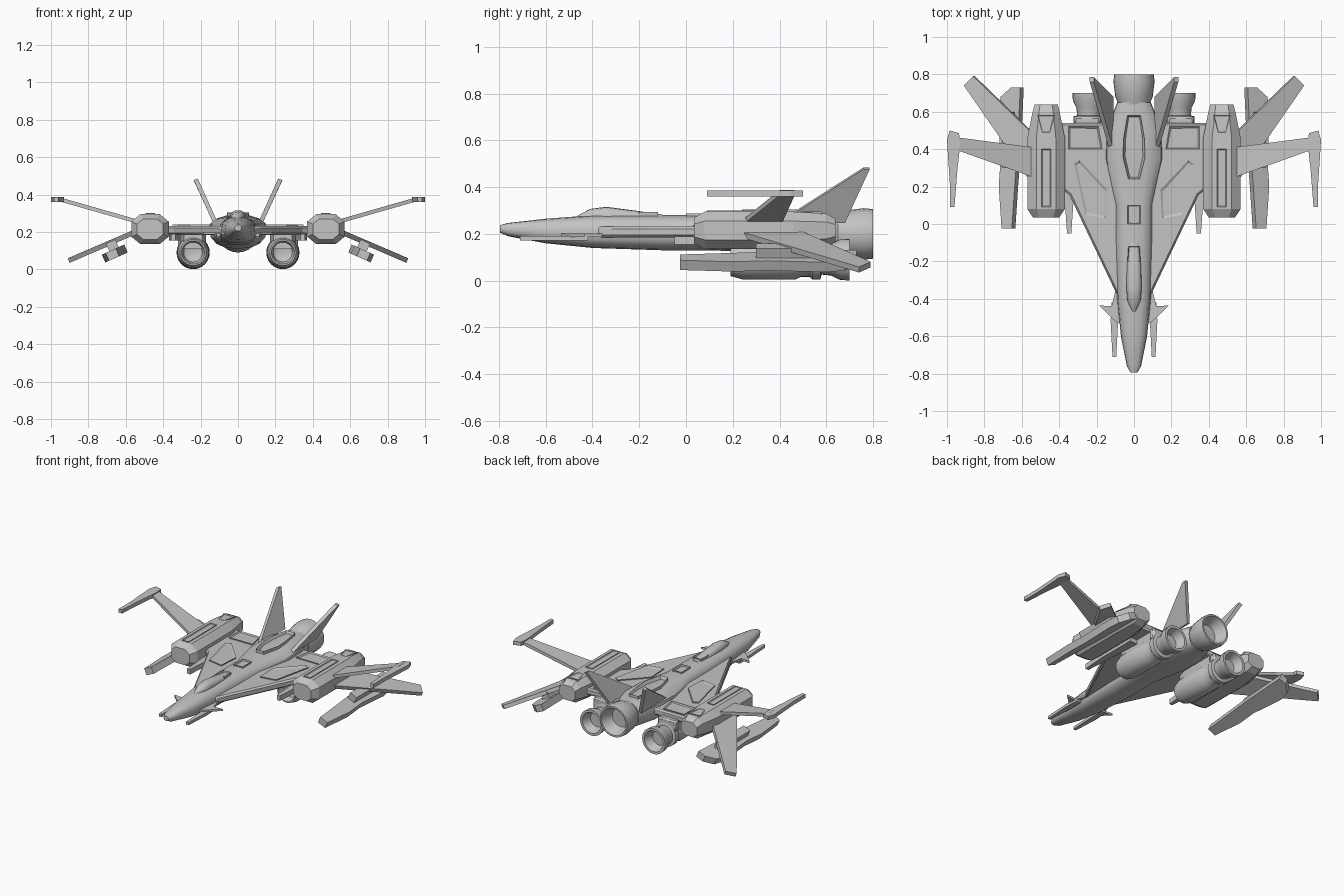
import bpy
import bmesh
from math import cos, sin, pi, radians, copysign
from mathutils import Vector

cube = bpy.data.objects.get("Cube")
if cube:
    bpy.data.objects.remove(cube, do_unlink=True)

# Single hull colour
grey = bpy.data.materials.new("hull_grey")
grey.use_nodes = True
grey.diffuse_color = (0.55, 0.55, 0.55, 1)
for node in grey.node_tree.nodes:
    if node.type == 'BSDF_PRINCIPLED':
        node.inputs["Base Color"].default_value = grey.diffuse_color
        node.inputs["Roughness"].default_value = 0.6


def finish(name, bm, mirror, smooth=30):
    """Turn a bmesh into an object, optionally mirrored across x."""
    bmesh.ops.remove_doubles(bm, verts=bm.verts[:], dist=0.0001)
    bmesh.ops.recalc_face_normals(bm, faces=bm.faces[:])
    mesh = bpy.data.meshes.new(name)
    bm.to_mesh(mesh)
    bm.free()
    mesh.materials.append(grey)
    mesh.shade_smooth()
    mesh.set_sharp_from_angle(angle=radians(smooth))
    ob = bpy.data.objects.new(name, mesh)
    bpy.context.scene.collection.objects.link(ob)
    if mirror:
        ob.modifiers.new("Mirror", 'MIRROR')
    return ob


def loft(name, rings, mirror=False, smooth=30):
    """Skin a list of closed rings and cap both ends."""
    bm = bmesh.new()
    loops = [[bm.verts.new(p) for p in ring] for ring in rings]
    for a, b in zip(loops, loops[1:]):
        for i in range(len(a)):
            j = (i + 1) % len(a)
            bm.faces.new((a[i], a[j], b[j], b[i]))
    bm.faces.new(loops[0])
    bm.faces.new(loops[-1])
    return finish(name, bm, mirror, smooth)


def prism(name, points, depth, mirror=True, bevel=0.0):
    """Extrude a flat outline along the depth vector."""
    depth = Vector(depth)
    base = [Vector(p) for p in points]
    ob = loft(name, [base, [p + depth for p in base]], mirror, 20)
    if bevel:
        mod = ob.modifiers.new("Bevel", 'BEVEL')
        mod.width = bevel
        mod.segments = 1
    return ob


def panel(name, outline, low, high, rim=0.012, mirror=True):
    """Raised plate with a rim and a recessed centre."""
    bm = bmesh.new()
    face = bm.faces.new([bm.verts.new((x, y, low)) for x, y in outline])
    out = bmesh.ops.extrude_face_region(bm, geom=[face])["geom"]
    top = [g for g in out if isinstance(g, bmesh.types.BMFace)][0]
    for v in top.verts:
        v.co.z = high
    bmesh.ops.inset_region(bm, faces=[top], thickness=rim)
    for v in top.verts:
        v.co.z -= (high - low) * 0.7
    return finish(name, bm, mirror, 20)


def lathe(name, profile, x, z, mirror, sides=24):
    """Revolve (y, radius) pairs around an axis along y."""
    bm = bmesh.new()
    loops = []
    for y, r in profile:
        angles = [2 * pi * i / sides for i in range(sides)]
        loops.append([bm.verts.new((x + r * cos(a), y, z + r * sin(a))) for a in angles])
    for a, b in zip(loops, loops[1:]):
        for i in range(sides):
            j = (i + 1) % sides
            bm.faces.new((a[i], a[j], b[j], b[i]))
    return finish(name, bm, mirror)


def hull_ring(y, half, low, mid, top, sides=16):
    """Rounded, slightly boxy section across the body."""
    ring = []
    for i in range(sides):
        a = 2 * pi * i / sides
        c, s = [copysign(abs(f) ** 0.8, f) for f in (cos(a), sin(a))]
        ring.append((half * c, y, mid + s * ((top - mid) if s > 0 else (mid - low))))
    return ring


def flat(outline, z):
    return [(x, y, z) for x, y in outline]


# Fuselage: y, half width, bottom, widest height, top
loft("fuselage", [hull_ring(*s) for s in (
    (-0.795, 0.018, 0.205, 0.222, 0.238),
    (-0.76, 0.038, 0.19, 0.22, 0.247),
    (-0.6, 0.07, 0.16, 0.21, 0.265),
    (-0.4, 0.09, 0.14, 0.205, 0.28),
    (-0.1, 0.1, 0.13, 0.205, 0.28),
    (0.1, 0.1, 0.13, 0.205, 0.28),
    (0.35, 0.155, 0.12, 0.215, 0.285),
    (0.5, 0.15, 0.11, 0.215, 0.29),
    (0.65, 0.09, 0.11, 0.2, 0.285))])
loft("canopy", [hull_ring(*s) for s in (
    (-0.47, 0.01, 0.255, 0.262, 0.275),
    (-0.41, 0.036, 0.25, 0.27, 0.307),
    (-0.34, 0.042, 0.25, 0.27, 0.316),
    (-0.22, 0.038, 0.25, 0.27, 0.3),
    (-0.1, 0.03, 0.25, 0.265, 0.283))])
panel("canopy_frame", [(-0.035, -0.2), (0.035, -0.2), (0.03, -0.12), (-0.03, -0.12)],
      0.27, 0.294, 0.008, False)
panel("spine_hatch", [(-0.035, 0.0), (0.035, 0.0), (0.035, 0.1), (-0.035, 0.1)],
      0.27, 0.287, 0.008, False)
spine = [(0.03, 0.24), (0.06, 0.36), (0.055, 0.46), (0.035, 0.58)]
panel("spine_panel", spine + [(-x, y) for x, y in reversed(spine)], 0.27, 0.304, 0.014, False)

# Delta wing body and its raised panels
delta = [(0, -0.4), (0.09, -0.38), (0.345, 0.155), (0.4, 0.2), (0.4, 0.54), (0, 0.54)]
edge = delta[1:-1]
prism("delta_wing", flat(edge + [(-x, y) for x, y in reversed(edge)], 0.185),
      (0, 0, 0.047), False, 0.01)
panel("wing_panel", [(0.15, 0.03), (0.26, 0.05), (0.32, 0.32), (0.29, 0.34), (0.14, 0.18)],
      0.225, 0.239, 0.02)
panel("wing_rear_panel", [(0.17, 0.4), (0.35, 0.4), (0.35, 0.52), (0.19, 0.52)],
      0.225, 0.239, 0.015)

# Octagonal wing pods
rings = []
for y, half, tall in ((0.035, 0.07, 0.055), (0.08, 0.1, 0.08), (0.46, 0.1, 0.08),
                      (0.6, 0.072, 0.072), (0.64, 0.062, 0.05)):
    corner = ((1, 0.5), (0.52, 1), (-0.52, 1), (-1, 0.5))
    both = corner + tuple((-u, -v) for u, v in corner)
    rings.append([(0.47 + half * u, y, 0.215 + tall * v) for u, v in both])
loft("wing_pod", rings, True, 10)
panel("pod_slot", [(0.445, 0.09), (0.495, 0.09), (0.495, 0.4), (0.445, 0.4)], 0.29, 0.3, 0.01)
panel("pod_vent", [(0.45, 0.49), (0.49, 0.49), (0.515, 0.58), (0.425, 0.58)], 0.28, 0.295, 0.01)

# Upper outer wings with tip fairings
prism("upper_wing", [(0.54, 0.25, 0.245), (0.96, 0.4, 0.365),
                     (0.96, 0.465, 0.365), (0.54, 0.41, 0.245)], (0, 0, 0.022))
prism("wingtip_fairing", flat([(0.96, 0.09), (0.985, 0.09), (0.985, 0.22), (1, 0.45),
                               (0.985, 0.5), (0.935, 0.485), (0.93, 0.42), (0.945, 0.28)], 0.36),
      (0, 0, 0.026))

# Lower outer wings with slung fairings, tilted with the wing
prism("lower_wing", [(0.54, 0.22, 0.19), (0.9, 0.74, 0.035),
                     (0.85, 0.79, 0.057), (0.54, 0.49, 0.19)], (0.01, 0, 0.024))
tilt = radians(24)
normal = Vector((sin(tilt), 0, cos(tilt)))


def slung(name, outline, low, high):
    base = [Vector((x, y, 0.085 - (x - 0.665) * sin(tilt) / cos(tilt))) for x, y in outline]
    prism(name, [p + normal * low for p in base], normal * (high - low))


slung("slung_fairing", [(0.645, -0.025), (0.7, -0.025), (0.715, 0.2), (0.705, 0.35),
                        (0.72, 0.6), (0.705, 0.68), (0.65, 0.73), (0.6, 0.73),
                        (0.615, 0.4), (0.63, 0.2)], -0.026, 0.02)
slung("slung_pylon", [(0.63, 0.3), (0.68, 0.3), (0.68, 0.6), (0.63, 0.6)], 0.0, 0.065)

# Tail fins
prism("tail_fin", [(0.11, 0.4, 0.255), (0.215, 0.76, 0.485),
                   (0.215, 0.785, 0.483), (0.11, 0.68, 0.255)], (0.022, 0, -0.008))

# Nose canards and slender gun barrels
prism("canard", flat([(0.06, -0.54), (0.1, -0.52), (0.187, -0.435), (0.12, -0.44),
                      (0.1, -0.36), (0.06, -0.36)], 0.187), (0, 0, 0.014))
prism("nose_gun", flat([(0.095, -0.71), (0.115, -0.71), (0.125, -0.52),
                        (0.12, -0.42), (0.085, -0.42), (0.085, -0.52)], 0.172), (0, 0, 0.02))
prism("wing_gun", flat([(0.335, -0.05), (0.358, -0.05), (0.37, 0.12), (0.37, 0.4),
                        (0.31, 0.4), (0.325, 0.1)], 0.155), (0, 0, 0.035))

# Main engine, slung engines and their pylons
lathe("main_nozzle", ((0.6, 0), (0.6, 0.08), (0.65, 0.087), (0.68, 0.1), (0.76, 0.11),
                      (0.8, 0.106), (0.8, 0.094), (0.72, 0.065), (0.72, 0)), 0, 0.2, False)
lathe("slung_engine", ((0.26, 0), (0.24, 0.05), (0.19, 0.062), (0.19, 0.07), (0.24, 0.084),
                       (0.47, 0.084), (0.49, 0.074), (0.53, 0.074), (0.54, 0.084),
                       (0.575, 0.084), (0.58, 0.064), (0.62, 0.068), (0.66, 0.087),
                       (0.7, 0.089), (0.7, 0.072), (0.64, 0.05), (0.64, 0)), 0.24, 0.09, True)
prism("engine_pylon", flat([(0.19, 0.22), (0.29, 0.22), (0.31, 0.3), (0.31, 0.54),
                            (0.17, 0.54), (0.17, 0.3)], 0.11), (0, 0, 0.085))
prism("engine_mount", flat([(0.18, 0.53), (0.32, 0.53), (0.32, 0.575), (0.18, 0.575)], 0.12),
      (0, 0, 0.08), True, 0.01)
